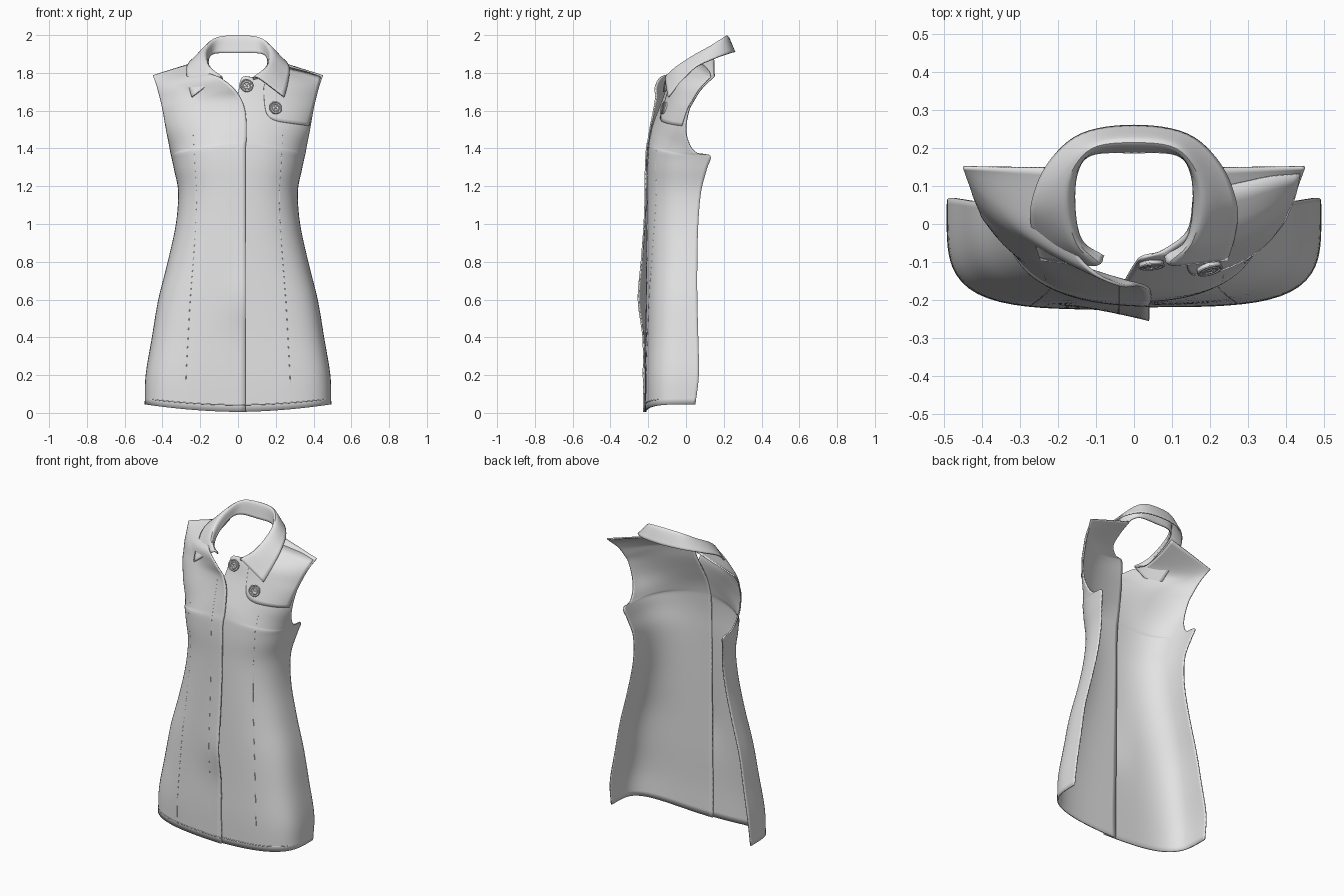
import bpy
from math import sin, cos, pi
from mathutils import Vector
from mathutils.bvhtree import BVHTree

if "Cube" in bpy.data.objects:
    bpy.data.objects.remove(bpy.data.objects["Cube"])


def material(name, rgb):
    m = bpy.data.materials.new(name)
    m.use_nodes = True
    m.diffuse_color = (*rgb, 1)
    m.node_tree.nodes["Principled BSDF"].inputs["Base Color"].default_value = (*rgb, 1)
    return m


FABRIC = material("light grey fabric", (0.77, 0.77, 0.77))


def spline(points, steps):
    """Smooth curve through points of any dimension."""
    pts = [Vector(p) for p in points]
    pts = [2 * pts[0] - pts[1]] + pts + [2 * pts[-1] - pts[-2]]
    out = []
    for a, b, c, d in zip(pts, pts[1:], pts[2:], pts[3:]):
        for i in range(steps):
            t = i / steps
            out.append(0.5 * (2 * b + (c - a) * t + (2 * a - 5 * b + 4 * c - d) * t * t
                              + (3 * b - a - 3 * c + d) * t ** 3))
    return out + [pts[-2]]


def grid_faces(rows):
    n = len(rows[0])
    return [(r * n + c, r * n + c + 1, r * n + n + c + 1, r * n + n + c)
            for r in range(len(rows) - 1) for c in range(n - 1)]


def finish(obj):
    obj.data.materials.append(FABRIC)
    bpy.ops.object.select_all(action='DESELECT')
    obj.select_set(True)
    bpy.context.view_layer.objects.active = obj
    bpy.ops.object.shade_smooth_by_angle(angle=0.7)
    return obj


def sheet(name, rows, thickness, flip=False):
    faces = grid_faces(rows)
    if flip:
        faces = [f[::-1] for f in faces]
    me = bpy.data.meshes.new(name)
    me.from_pydata([p for r in rows for p in r], [], faces)
    obj = bpy.data.objects.new(name, me)
    bpy.context.collection.objects.link(obj)
    mod = obj.modifiers.new("cloth thickness", 'SOLIDIFY')
    mod.thickness, mod.offset = thickness, 0
    return finish(obj)


def cord(name, points, radius):
    cu = bpy.data.curves.new(name, 'CURVE')
    cu.dimensions = '3D'
    cu.bevel_depth, cu.bevel_resolution = radius, 1
    sp = cu.splines.new('POLY')
    sp.points.add(len(points) - 1)
    for q, p in zip(sp.points, points):
        q.co = (*p, 1)
    obj = bpy.data.objects.new(name, cu)
    bpy.context.collection.objects.link(obj)
    cu.materials.append(FABRIC)


# Outer edge: side seam, then armhole (x, y, z, roundness, share of the quarter turn)
OUTER = [(.49, .05, .045, 4.3, 1), (.485, .068, .2, 4.3, 1), (.452, .065, .4, 3.9, 1),
         (.418, .06, .6, 3.5, 1), (.368, .06, .8, 3.1, 1), (.325, .065, 1, 2.9, 1),
         (.313, .08, 1.17, 2.8, 1), (.335, .11, 1.29, 2.9, 1), (.35, .13, 1.36, 3, 1),
         (.354, .06, 1.375, 2.9, .86), (.362, .02, 1.42, 2.8, .77), (.378, 0, 1.5, 2.6, .74),
         (.396, .015, 1.6, 2.3, .7), (.407, .04, 1.65, 2.1, .7), (.42, .07, 1.7, 1.9, .7),
         (.43, .1, 1.735, 1.7, .7), (.44, .125, 1.76, 1.4, .7), (.45, .15, 1.785, 1, .7)]
# Centre front (y, z, how far the overlapping placket bows forward)
CENTRE = [(-.219, .005, .004), (-.221, .19, .004), (-.217, .4, .01), (-.215, .6, .037),
          (-.213, .8, .023), (-.211, 1, .01), (-.209, 1.17, .006), (-.208, 1.3, .006),
          (-.202, 1.4, .006)]
# Necklines (x, y, z, forward bow)
NECK = {
    "left": [(-.04, -.19, 1.45, 0), (-.035, -.173, 1.52, 0), (-.02, -.143, 1.6, 0),
             (0, -.11, 1.69, 0), (.02, -.088, 1.775, 0), (.08, -.068, 1.775, 0),
             (.14, -.02, 1.8, 0), (.155, .06, 1.84, 0), (.16, .148, 1.875, 0)],
    "right": [(-.045, -.193, 1.45, .006), (-.045, -.175, 1.52, .012), (-.038, -.147, 1.6, .024),
              (-.012, -.118, 1.67, .042), (.03, -.1, 1.725, .062), (.095, -.075, 1.775, .06),
              (.15, -.03, 1.795, .045), (.165, .04, 1.83, .01), (.16, .148, 1.875, 0)]}
COLS = 28


def at_x(row, x):
    """Point where a row crosses the given x."""
    for a, b in zip(row, row[1:]):
        if (a.x - x) * (b.x - x) <= 0:
            return a.lerp(b, (x - a.x) / (b.x - a.x)) + Vector((0, -.003, 0))


def front_panel(side):
    right = side == "right"
    sign = -1 if right else 1
    inner = [(-.04, y, z, bow) if right else (-.04, y + .006, z, 0) for y, z, bow in CENTRE]
    inner += NECK[side]
    rows = []
    for xi, yi, zi, bow, xo, yo, zo, n, share in spline([(*i, *o) for i, o in zip(inner, OUTER)], 5):
        share = min(share, 1)

        def section(u):
            a = u * share * pi / 2
            s, k = sin(a), max(cos(a), 0)
            r = (s ** n + k ** n) ** (-1 / n)
            return s * r, 1 - k * r

        end_x, end_y = section(1)
        droop = max(1, 1 + (share - .7) / .3)
        row = []
        for c in range(COLS + 1):
            fx, fy = section(c / COLS)
            fx, fy = fx / end_x, fy / end_y
            ridge = bow * max(0, 1 - (xo - xi) * fx / .22) ** 1.5
            row.append(Vector((sign * (xi + (xo - xi) * fx), yi + (yo - yi) * fy - ridge,
                               zi + (zo - zi) * fx ** droop)))
        rows.append(row)
    sheet(side + "_front_panel", rows, .008, right)
    # Raised princess seam, hem stitching and placket stitching
    cord(side + "_princess_seam", [at_x(r, r[-1].x * .33 + sign * .115) for r in rows[2:52]], .002)
    cord(side + "_hem_seam", [p + Vector((0, -.003, 0)) for p in rows[1]], .003)
    if right:
        cord("placket_stitching", [at_x(r, -.04) for r in rows[5:60]], .002)
    return rows


left_rows = front_panel("left")
front_panel("right")
surface = BVHTree.FromPolygons([p for r in left_rows for p in r], grid_faces(left_rows))


def on_front(x, z, lift):
    """Point on the left panel, lifted off it, and its forward normal."""
    hit, n, _, _ = surface.ray_cast(Vector((x, -1, z)), Vector((0, 1, 0)))
    if hit is None:
        hit, n, _, _ = surface.find_nearest(Vector((x, 0, z)))
    if n.y > 0:
        n = -n
    return hit + n * lift, n


# Shoulder flap over the left chest
lower = spline([(.135, 1.72), (.14, 1.63), (.155, 1.575), (.2, 1.545), (.29, 1.53), (.37, 1.52)], 5)
upper = spline([(.17, 1.84), (.2, 1.838), (.24, 1.83), (.3, 1.815), (.37, 1.797), (.435, 1.775)], 5)
flap = []
for j in range(15):
    flap.append([on_front(*a.lerp(b, j / 14), .006)[0] for a, b in zip(lower, upper)])
sheet("shoulder_flap", flap, .005)

# Collar: stand, fold line and falling leaf, lofted right to left
STAND = [(0, .19, 1.905), (.115, .183, 1.903), (.154, .125, 1.88), (.156, .02, 1.83),
         (.135, -.05, 1.785), (.08, -.085, 1.765)]
FOLD = [(0, .215, 1.995), (.11, .2, 1.985), (.168, .13, 1.94), (.182, .04, 1.89),
        (.16, -.05, 1.83), (.105, -.108, 1.775)]
LEAF = [(0, .258, 1.91), (.14, .235, 1.905), (.228, .155, 1.878), (.27, .05, 1.83),
        (.264, -.03, 1.75), (.245, -.094, 1.672)]


def both_sides(half):
    return spline([(-x, y, z) for x, y, z in half[:0:-1]] + half, 6)


collar = [spline(section, 7) for section in zip(*map(both_sides, (STAND, FOLD, LEAF)))]
sheet("collar", collar, .008)


# Buttons: disc, raised rim and crossed thread
def button(name, x, z, lift):
    p, n = on_front(x, z, lift)
    turn = n.to_track_quat('Z', 'Y')
    rot = turn.to_euler()
    bpy.ops.mesh.primitive_cylinder_add(vertices=32, radius=.033, depth=.01, location=p, rotation=rot)
    disc = bpy.context.object
    disc.name = name
    finish(disc)
    for part, radius in (("rim", .031), ("inner_ring", .019)):
        bpy.ops.mesh.primitive_torus_add(major_radius=radius, minor_radius=.004, major_segments=32,
                                         minor_segments=8, location=p + n * .005, rotation=rot)
        ring = bpy.context.object
        ring.name = name + "_" + part
        finish(ring)
    for d in (Vector((1, 1, 0)), Vector((1, -1, 0))):
        arm = turn @ d * .008
        cord(name + "_thread", [p + n * .006 - arm, p + n * .006 + arm], .002)


button("neck_button", .045, 1.73, .01)
button("flap_button", .195, 1.61, .014)
